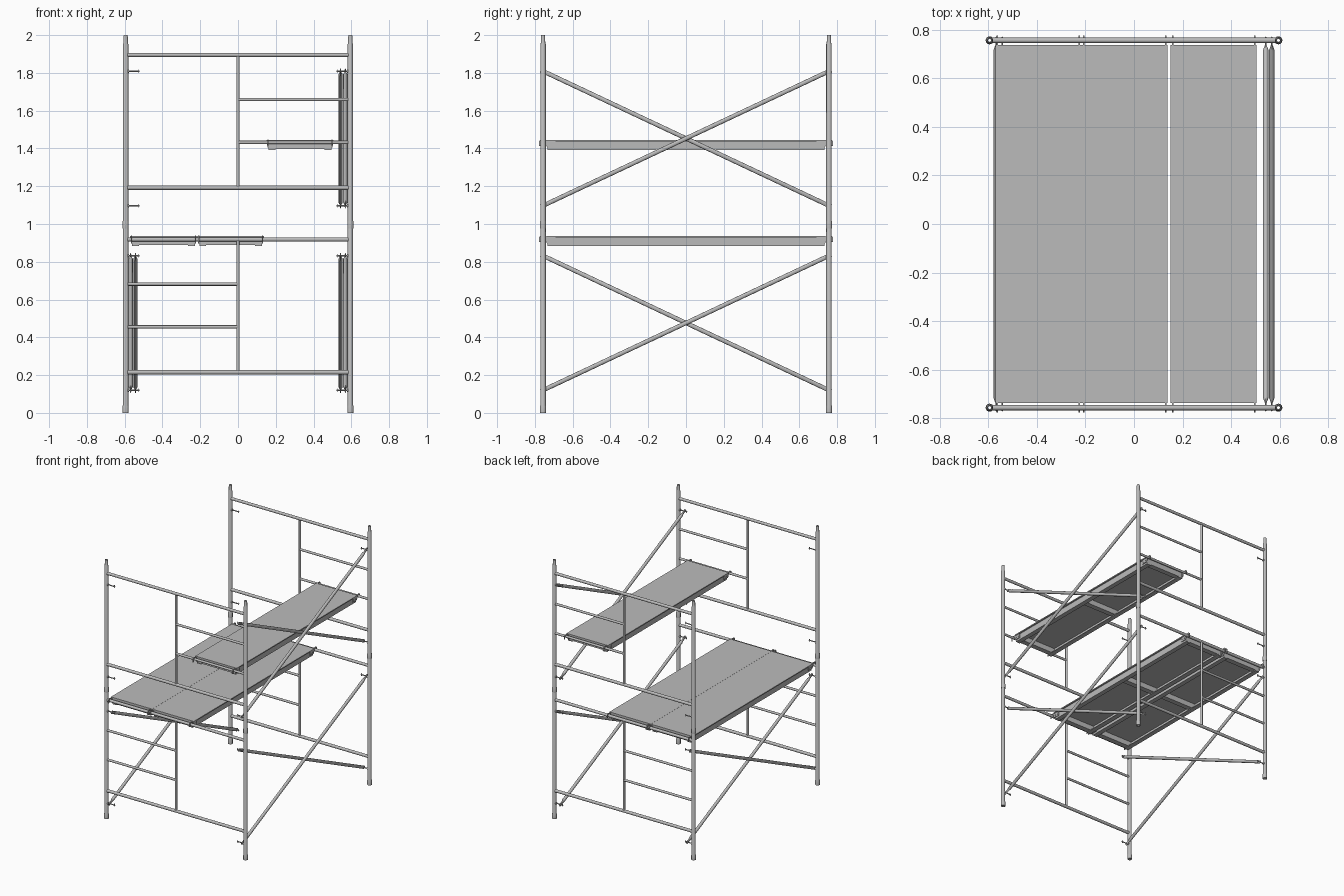
import bpy, bmesh, math
from mathutils import Vector

if "Cube" in bpy.data.objects:
    bpy.data.objects.remove(bpy.data.objects["Cube"])

PX, PY, LIFT = 0.595, 0.757, 0.977   # post position, height of one frame

steel = bpy.data.materials.new("dark_steel")
steel.diffuse_color = (.5, .5, .5, 1)
steel.use_nodes = True
steel.node_tree.nodes["Principled BSDF"].inputs["Base Color"].default_value = steel.diffuse_color


def finish(name, bm, smooth=True):
    bmesh.ops.recalc_face_normals(bm, faces=bm.faces)
    me = bpy.data.meshes.new(name)
    bm.to_mesh(me)
    bm.free()
    me.materials.append(steel)
    ob = bpy.data.objects.new(name, me)
    bpy.context.collection.objects.link(ob)
    if smooth:
        bpy.ops.object.select_all(action='DESELECT')
        ob.select_set(True)
        bpy.context.view_layer.objects.active = ob
        bpy.ops.object.shade_smooth_by_angle(angle=math.radians(35))
    return ob


def loft(bm, rings, closed=False):
    """Bridge equal rings of points, capping the ends unless closed."""
    vs = [[bm.verts.new(p) for p in r] for r in rings]
    n = len(vs[0])
    pairs = list(zip(vs, vs[1:])) + ([(vs[-1], vs[0])] if closed else [])
    for a, b in pairs:
        for i in range(n):
            j = (i + 1) % n
            bm.faces.new((a[i], a[j], b[j], b[i]))
    if not closed:
        bm.faces.new(vs[0])
        bm.faces.new(vs[-1])


def tube(bm, a, b, r, n=16):
    a, b = Vector(a), Vector(b)
    q = (b - a).to_track_quat('Z', 'Y')
    ring = [q @ Vector((r * math.cos(t), r * math.sin(t), 0))
            for t in (2 * math.pi * i / n for i in range(n))]
    loft(bm, [[a + p for p in ring], [b + p for p in ring]])


def box(bm, x0, x1, y0, y1, z0, z1):
    loft(bm, [[(x0, y0, z), (x1, y0, z), (x1, y1, z), (x0, y1, z)] for z in (z0, z1)])


def post(bm, x, y, z):
    # Hollow turned post: flared foot, shaft, narrow coupling pin
    prof = [(.0165, 0), (.0165, .035), (.0145, .04), (.0145, .975), (.012, .98),
            (.0115, 1.015), (.0095, 1.023), (.006, 1.023), (.006, 0)]
    loft(bm, [[(x + r * math.cos(t), y + r * math.sin(t), z + h)
               for t in (2 * math.pi * i / 20 for i in range(20))] for r, h in prof], closed=True)


def frame(name, y, z, s):
    # End frame; s is the side that carries the ladder rungs
    bm = bmesh.new()
    for sx in (-1, 1):
        post(bm, sx * PX, y, z)
        for h in (.12, .832):      # brace pins with latch
            tube(bm, (sx * .585, y, z + h), (sx * .522, y, z + h), .004, 10)
            box(bm, sx * .528 - .002, sx * .528 + .002, y - .003, y + .003, z + h - .009, z + h + .009)
            tube(bm, (sx * .584, y, z + h), (sx * .577, y, z + h), .009, 12)
    for h, r in ((.215, .0115), (.918, .011)):
        tube(bm, (-.588, y, z + h), (.588, y, z + h), r)
    tube(bm, (0, y, z + .215), (0, y, z + .918), .009)
    for h in (.455, .682):
        tube(bm, (s * .588, y, z + h), (0, y, z + h), .009)
    finish(name, bm)


def brace(name, x, z0, z1):
    # Round tube with flattened ends
    bm = bmesh.new()
    a, b = Vector((x, -PY, z0)), Vector((x, PY, z1))
    d = (b - a).normalized()
    up = Vector((1, 0, 0)).cross(d)
    L = (b - a).length
    rings = []
    for t, rx in ((-.012, .003), (.022, .003), (.045, .0115),
                  (L - .045, .0115), (L - .022, .003), (L + .012, .003)):
        rings.append([a + d * t + Vector((rx * math.cos(k), 0, 0)) + up * (.0115 * math.sin(k))
                      for k in (2 * math.pi * i / 16 for i in range(16))])
    loft(bm, rings)
    finish(name, bm)


def deck(name, cx, top):
    hw, hl, low = .177, .738, top - .054
    # Thin walking surface
    bm = bmesh.new()
    box(bm, cx - hw, cx + hw, -hl, hl, top - .008, top)
    # Side channels, flange turned inward
    for s in (-1, 1):
        o = cx + s * (hw - .011)
        sec = [(0, -.007), (0, -.054), (.036, -.054), (.036, -.049), (.005, -.049), (.005, -.007)]
        loft(bm, [[(o - s * u, y, top + v) for u, v in sec] for y in (-hl + .004, hl - .004)])
    # Cross members
    for y in (-hl + .025, 0, hl - .025):
        box(bm, cx - hw + .015, cx + hw - .015, y - .02, y + .02, low + .006, top - .007)
    finish(name + "_platform", bm, False)
    # Hook plates that drop over the frame bars, with rivets
    bm = bmesh.new()
    hook = [(.69, -.04), (.735, -.04), (.743, -.028), (.743, -.015), (.75, -.006), (.764, -.006),
            (.77, -.014), (.77, -.032), (.777, -.032), (.777, -.006), (.768, .002), (.69, -.009)]
    for sx in (-1, 1):
        o = cx + sx * (hw - .011)
        for sy in (-1, 1):
            loft(bm, [[(x, sy * u, top + v) for u, v in hook] for x in (o, o + sx * .006)])
            for y in (.70, .725):
                tube(bm, (o, sy * y, top - .026), (o + sx * .009, sy * y, top - .026), .005, 10)
    finish(name + "_hooks", bm, False)


# Two storeys of end frames, the upper one turned around
for lvl, s in (("lower", -1), ("upper", 1)):
    z = LIFT if lvl == "upper" else 0
    for side, y in (("front", -PY), ("back", PY)):
        frame(f"{lvl}_{side}_frame", y, z, s)

# Crossed braces: both sides below, right side only above
for lvl, z, s in (("lower_left", 0, -1), ("lower_right", 0, 1), ("upper_right", LIFT, 1)):
    brace(lvl + "_rising_brace", s * .568, z + .12, z + .832)
    brace(lvl + "_falling_brace", s * .543, z + .832, z + .12)

# Walking decks
deck("lower_left_deck", -.394, .937)
deck("lower_middle_deck", -.039, .937)
deck("upper_right_deck", .328, 1.446)
